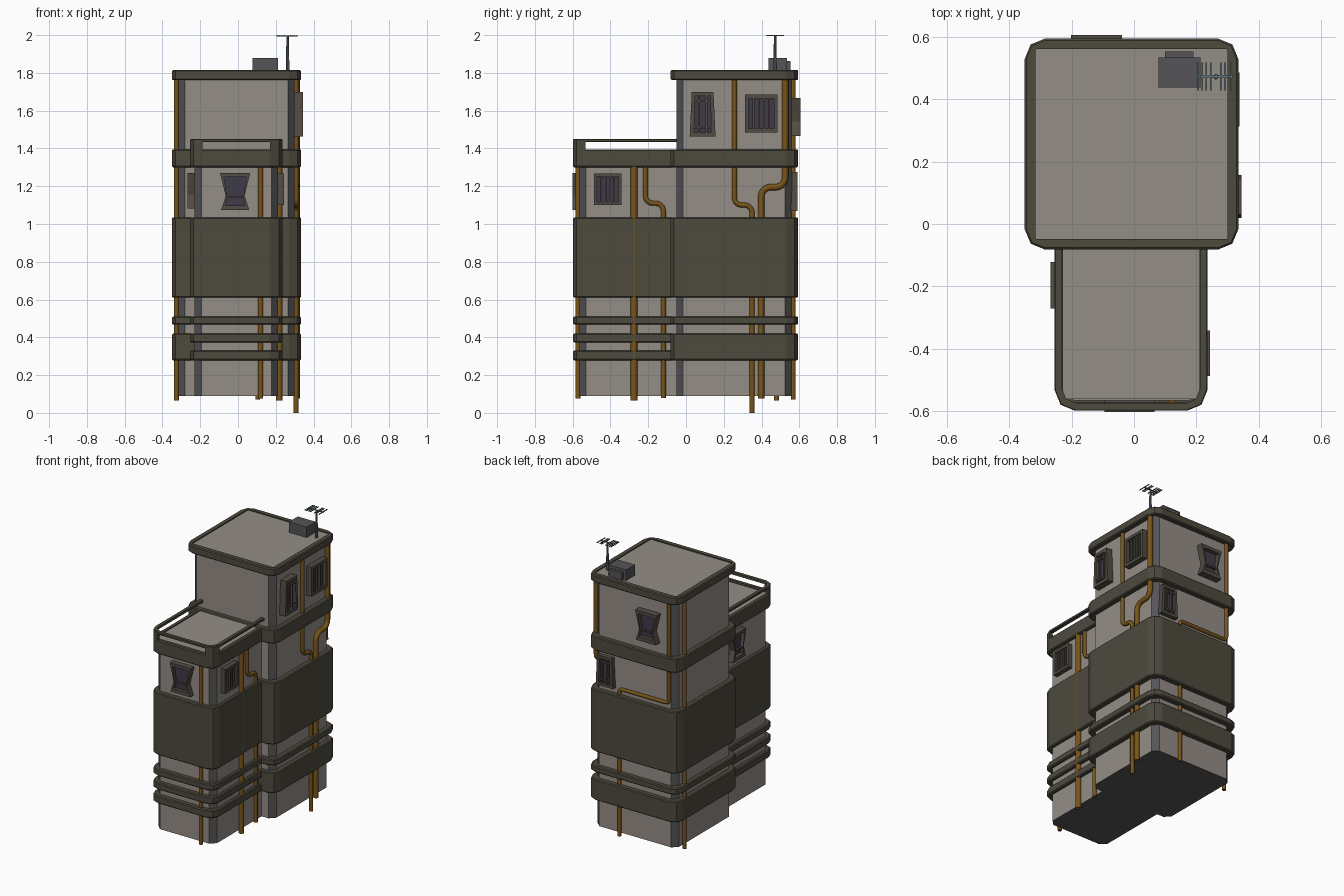
import bpy, bmesh, math
from mathutils import Vector, Matrix

if "Cube" in bpy.data.objects:
    bpy.data.objects.remove(bpy.data.objects["Cube"])


def material(name, rgb):
    m = bpy.data.materials.new(name)
    m.diffuse_color = (*rgb, 1)
    m.use_nodes = True
    m.node_tree.nodes["Principled BSDF"].inputs["Base Color"].default_value = m.diffuse_color
    return m


WALL = material("plaster", (0.30, 0.27, 0.245))
POST = material("corner_grey", (0.09, 0.09, 0.095))
BAND = material("dark_cladding", (0.075, 0.067, 0.048))
FRAME = material("window_frame", (0.085, 0.072, 0.058))
GLASS = material("dark_glass", (0.05, 0.043, 0.065))
PIPE = material("rusty_pipe", (0.19, 0.09, 0.01))
METAL = material("roof_metal", (0.09, 0.09, 0.095))
MAST = material("antenna_metal", (0.12, 0.16, 0.18))


def make_object(name, bm, *mats):
    bmesh.ops.recalc_face_normals(bm, faces=bm.faces)
    me = bpy.data.meshes.new(name)
    bm.to_mesh(me)
    bm.free()
    for m in mats:
        me.materials.append(m)
    ob = bpy.data.objects.new(name, me)
    bpy.context.collection.objects.link(ob)
    return ob


def loft(bm, loops, wrap=False, caps=True):
    """Join equal-length closed loops with quads."""
    vs = [[bm.verts.new(p) for p in lp] for lp in loops]
    n = len(loops[0])
    for a, b in zip(vs, vs[1:] + (vs[:1] if wrap else [])):
        for i in range(n):
            j = (i + 1) % n
            bm.faces.new((a[i], a[j], b[j], b[i]))
    if caps and not wrap:
        bm.faces.new(vs[0])
        bm.faces.new(vs[-1])


def corner(cx, cy, r, k, segs):
    """Quarter arc number k around a corner centre."""
    return [(cx + r * math.cos((k + i / segs) * math.pi / 2),
             cy + r * math.sin((k + i / segs) * math.pi / 2)) for i in range(segs + 1)]


def outline(rect, z, r, inset=0.0, segs=2):
    x0, x1, y0, y1 = rect[0] + inset, rect[1] - inset, rect[2] + inset, rect[3] - inset
    pts = []
    for k, (cx, cy) in enumerate([(x1 - r, y1 - r), (x0 + r, y1 - r), (x0 + r, y0 + r), (x1 - r, y0 + r)]):
        pts += corner(cx, cy, r, k, segs)
    return [(x, y, z) for x, y in pts]


def ring(name, rect, z0, z1, width=0.06, inner_r=0.03, ease=0.006):
    """Cladding band with slightly eased outer edges."""
    R = 0.065
    bm = bmesh.new()
    loft(bm, [outline(rect, z0, inner_r, width), outline(rect, z0, R - ease, ease),
              outline(rect, z0 + ease, R), outline(rect, z1 - ease, R),
              outline(rect, z1, R - ease, ease), outline(rect, z1, inner_r, width)], wrap=True)
    return make_object(name, bm, BAND)


def box(name, lo, hi, mat):
    bm = bmesh.new()
    lo, hi = Vector(lo), Vector(hi)
    bmesh.ops.create_cube(bm, size=1, matrix=Matrix.Translation((lo + hi) / 2) @ Matrix.Diagonal((*(hi - lo), 1)))
    return make_object(name, bm, mat)


# Wall cores with dark chamfered corners
TOWER_WALL, TOWER_BAND = (-0.315, 0.30, -0.05, 0.56), (-0.35, 0.334, -0.082, 0.594)
WING_WALL, WING_BAND = (-0.229, 0.213, -0.565, 0.04), (-0.254, 0.235, -0.598, 0.07)


def core(name, rect, top):
    bm = bmesh.new()
    loft(bm, [outline(rect, 0.09, 0.035, segs=1), outline(rect, top, 0.035, segs=1)])
    bm.normal_update()
    for f in bm.faces:
        if min(abs(f.normal.x), abs(f.normal.y)) > 0.5:
            f.material_index = 1
        elif abs(f.normal.z) > 0.9 and f.calc_center_median().z < 0.1:
            f.material_index = 1
    make_object(name, bm, WALL, POST)


core("tower_walls", TOWER_WALL, 1.79)
core("wing_walls", WING_WALL, 1.37)
box("tower_roof", (-0.318, -0.05, 1.775), (0.302, 0.562, 1.808), WALL)
box("wing_roof", (-0.23, -0.56, 1.35), (0.213, 0.0, 1.388), WALL)

# Cladding bands
for i, (a, b) in enumerate([(0.278, 0.42), (0.467, 0.51), (0.61, 1.035), (1.30, 1.395)]):
    ring(f"tower_band_{i}", TOWER_BAND, a, b)
for i, (a, b) in enumerate([(0.278, 0.33), (0.373, 0.42), (0.467, 0.51), (0.61, 1.035)]):
    ring(f"wing_band_{i}", WING_BAND, a, b)
ring("tower_cap", TOWER_BAND, 1.762, 1.815, 0.034, 0.004)
ring("wing_cap", WING_BAND, 1.30, 1.395, 0.026, 0.004)

# Terrace rail on curved corner posts
ring("terrace_rail", WING_BAND, 1.433, 1.45, 0.024, 0.045, 0.003)
for k, cx in ((2, -0.189), (3, 0.17)):
    bm = bmesh.new()
    pts = corner(cx, -0.533, 0.065, k, 2) + corner(cx, -0.533, 0.043, k, 2)[::-1]
    loft(bm, [[(x, y, z) for x, y in pts] for z in (1.385, 1.436)])
    make_object("rail_post", bm, BAND)

# Windows: outer and inner half-outlines as (half width, height) fractions, from the top
STYLES = {
    "rect": ([(.5, 1), (.5, 0)], [(.39, .9), (.39, .1)]),
    "tall": ([(.42, 1), (.5, 0)], [(.30, .91), (.33, .09)]),
    "waist": ([(.5, 1), (.31, .38), (.47, 0)], [(.37, .89), (.27, .35), (.32, .13)]),
}


def window(name, style, normal, centre, size, depth):
    n = Vector(normal)
    u = Vector((-n.y, n.x, 0))
    M = Matrix((u, n, (0, 0, 1))).transposed().to_4x4()
    M.translation = centre
    w, h = size

    def loop(half, d, flip=False):
        pts = [(s * w, v * h) for s, v in half] + [(-s * w, v * h) for s, v in half[::-1]]
        return [M @ Vector((x, d, z)) for x, z in pts]

    def bar(bm, x, z, sx, sz):
        T = Matrix.Translation((x * w, depth * 0.7, z * h)) @ Matrix.Diagonal((sx, 0.012, sz, 1))
        bmesh.ops.create_cube(bm, size=1, matrix=M @ T)

    outer, inner = STYLES[style]
    bm = bmesh.new()
    loft(bm, [loop(outer, -0.01), loop(outer, depth), loop(inner, depth), loop(inner, depth * 0.4)])
    bm.faces.ensure_lookup_table()
    bm.faces[-1].material_index = 1
    if style == "rect":
        for x in (-.24, -.08, .08, .24):
            bar(bm, x, .5, 0.009, h * .84)
    elif style == "tall":
        for x in (-.15, .15):
            bar(bm, x, .5, 0.009, h * .85)
        for z in (.2, .8):
            bar(bm, 0, z, w * .66, 0.009)
    else:
        bar(bm, 0, .35, w * .58, 0.009)
    make_object(name, bm, FRAME, GLASS)


FRONT, RIGHT, BACK, LEFT = (0, -1, 0), (1, 0, 0), (0, 1, 0), (-1, 0, 0)
window("tower_side_window_tall", "tall", RIGHT, (0.30, 0.088, 1.463), (0.137, 0.235), 0.045)
window("tower_side_window_barred", "rect", RIGHT, (0.30, 0.399, 1.485), (0.172, 0.20), 0.038)
window("tower_back_window_upper", "waist", BACK, (-0.12, 0.56, 1.465), (0.162, 0.203), 0.046)
window("tower_back_window_lower", "tall", BACK, (0.205, 0.56, 1.07), (0.13, 0.205), 0.03)
window("wing_front_window", "waist", FRONT, (-0.015, -0.565, 1.073), (0.16, 0.197), 0.037)
window("wing_side_window", "rect", RIGHT, (0.213, -0.414, 1.10), (0.145, 0.168), 0.031)
window("wing_left_window", "waist", LEFT, (-0.229, -0.196, 1.083), (0.148, 0.187), 0.038)


# Drain pipes with rounded elbows
def pipe(name, pts, r, bend=0.04):
    pts = [Vector(p) for p in pts]
    path = [pts[0]]
    for a, p, b in zip(pts, pts[1:], pts[2:]):
        s, e = p + (a - p).normalized() * bend, p + (b - p).normalized() * bend
        c = s + e - p
        for i in range(6):
            t = i / 5 * math.pi / 2
            path.append(c + (s - c) * math.cos(t) + (e - c) * math.sin(t))
    path.append(pts[-1])
    cu = bpy.data.curves.new(name, "CURVE")
    cu.dimensions = "3D"
    cu.bevel_depth, cu.bevel_resolution, cu.use_fill_caps = r, 2, True
    sp = cu.splines.new("POLY")
    sp.points.add(len(path) - 1)
    for q, p in zip(sp.points, path):
        q.co = (*p, 1)
    cu.materials.append(PIPE)
    bpy.context.collection.objects.link(bpy.data.objects.new(name, cu))


def side(x, *yz):
    return [(x, y, z) for y, z in yz]


pipe("tower_pipe_thin", side(0.308, (0.256, 1.77), (0.256, 1.10), (0.35, 1.10), (0.35, 0.0)), 0.013)
pipe("tower_pipe_thick", side(0.31, (0.525, 1.77), (0.525, 1.195), (0.398, 1.195), (0.398, 0.075)), 0.017, 0.05)
pipe("wing_pipe_thick", side(0.218, (-0.275, 1.31), (-0.275, 0.065)), 0.018)
pipe("wing_pipe_thin", side(0.218, (-0.215, 1.31), (-0.215, 1.11), (-0.12, 1.11), (-0.12, 0.08)), 0.013)
pipe("wing_front_pipe", [(0.12, -0.572, 1.31), (0.12, -0.572, 0.075)], 0.013)
pipe("tower_left_pipe", side(-0.326, (0.48, 1.77), (0.48, 0.065)), 0.013)
pipe("tower_back_pipe", [(-0.27, 0.568, 1.77), (-0.27, 0.568, 1.075), (0.105, 0.568, 1.075),
                         (0.105, 0.568, 0.07)], 0.012, 0.025)

# Rooftop unit
box("roof_unit", (0.078, 0.438, 1.80), (0.213, 0.534, 1.88), METAL)
box("roof_unit_duct", (0.10, 0.53, 1.80), (0.19, 0.553, 1.862), METAL)

# Antenna
bm = bmesh.new()
bmesh.ops.create_cone(bm, cap_ends=True, segments=8, radius1=0.009, radius2=0.007, depth=0.2,
                      matrix=Matrix.Translation((0.263, 0.472, 1.897)))
make_object("antenna_mast", bm, MAST)
box("antenna_boom", (0.203, 0.469, 1.993), (0.316, 0.475, 1.999), MAST)
for x in (0.206, 0.218, 0.232, 0.246, 0.278, 0.290, 0.312):
    box("antenna_element", (x - 0.0025, 0.427, 1.995), (x + 0.0025, 0.518, 2.0), MAST)
